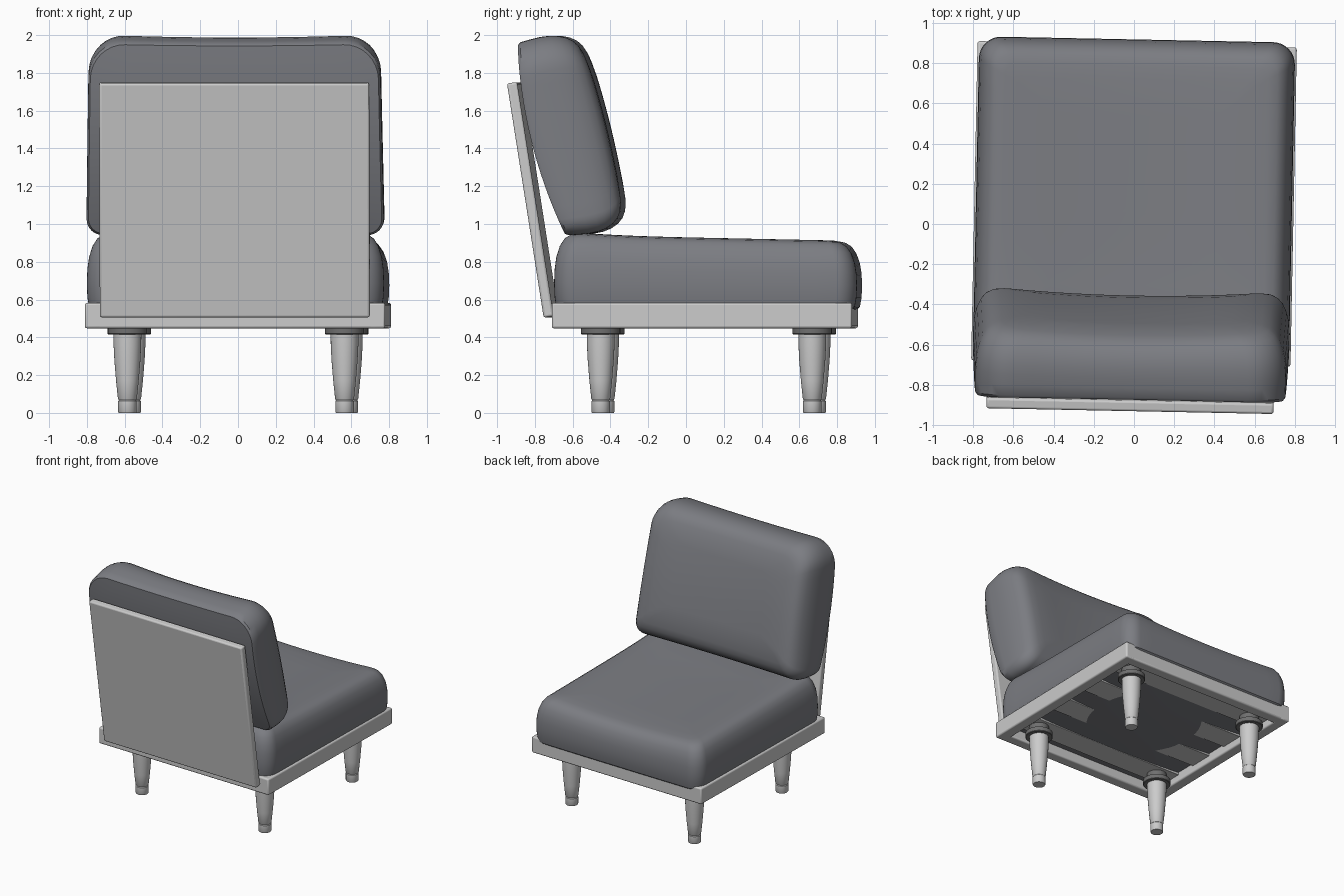
import bpy, bmesh, math
from mathutils import Matrix, Vector

if "Cube" in bpy.data.objects:
    bpy.data.objects.remove(bpy.data.objects["Cube"])

# The whole chair is turned very slightly about its frame centre
TURN = (Matrix.Translation((0, 0.1, 0)) @ Matrix.Rotation(-0.02, 4, 'Z')
        @ Matrix.Translation((0, -0.1, 0)))


def material(name, r, g, b):
    mat = bpy.data.materials.new(name)
    mat.diffuse_color = (r, g, b, 1)
    mat.use_nodes = True
    mat.node_tree.nodes["Principled BSDF"].inputs["Base Color"].default_value = mat.diffuse_color
    return mat


upholstery = material("upholstery", 0.2, 0.205, 0.225)
dark = material("dark_metal", 0.16, 0.16, 0.16)


def finish(name, bm, matrix=Matrix.Identity(4), bevel=0.0, mat=None):
    bmesh.ops.recalc_face_normals(bm, faces=bm.faces)
    me = bpy.data.meshes.new(name)
    bm.to_mesh(me)
    bm.free()
    ob = bpy.data.objects.new(name, me)
    bpy.context.collection.objects.link(ob)
    ob.matrix_world = TURN @ matrix
    if mat:
        me.materials.append(mat)
    if bevel:
        mod = ob.modifiers.new("Bevel", 'BEVEL')
        mod.width, mod.segments = bevel, 3
    return ob


def box(name, centre, size, bevel=0.012, rot=0.0):
    bm = bmesh.new()
    bmesh.ops.create_cube(bm, size=1)
    bmesh.ops.scale(bm, vec=size, verts=bm.verts)
    m = Matrix.Translation(centre) @ Matrix.Rotation(rot, 4, 'X')
    return finish(name, bm, m, bevel)


def outline(hw, hd, radii, side=12, arc=8):
    """Rounded rectangle; radii are for the +y and -y corners."""
    arcs = []
    for sx, sy, a0 in ((1, 1, 0), (-1, 1, 90), (-1, -1, 180), (1, -1, 270)):
        r = radii[0] if sy > 0 else radii[1]
        c = Vector((sx * (hw - r), sy * (hd - r)))
        angles = [math.radians(a0 + 90 * i / arc) for i in range(arc + 1)]
        arcs.append([c + r * Vector((math.cos(a), math.sin(a))) for a in angles])
    pts = []
    for i, a in enumerate(arcs):
        b = arcs[(i + 1) % 4][0]
        pts += a + [a[-1].lerp(b, k / side) for k in range(1, side)]
    return pts


def cushion(name, hw, hd, radii, profile, warp, matrix):
    """Loft rounded rectangles up an (inset, height) profile, then close both ends."""
    bm = bmesh.new()
    loops = []
    for inset, z in profile:
        rs = [max(r - inset * 0.4, 0.03) for r in radii]
        loops.append([(p.x, p.y, z) for p in outline(hw - inset, hd - inset, rs)])
    first, last = loops[0], loops[-1]
    for f in (0.85, 0.7, 0.55, 0.4, 0.25, 0.1):
        loops.append([(x * f, y * f, z + 0.005) for x, y, z in last])
        loops.insert(0, [(x * f, y * f, z) for x, y, z in first])
    rings = [[bm.verts.new(warp(Vector(p), p[0] / hw, p[1] / hd)) for p in lp]
             for lp in loops]
    n = len(rings[0])
    for a, b in zip(rings, rings[1:]):
        for i in range(n):
            j = (i + 1) % n
            bm.faces.new((a[i], a[j], b[j], b[i]))
    bm.faces.new(rings[0])
    bm.faces.new(rings[-1])
    return finish(name, bm, matrix, mat=upholstery)


def lathe(name, profile, centre, mat=None, steps=32):
    bm = bmesh.new()
    vs = [bm.verts.new((r, 0, z)) for r, z in profile]
    es = [bm.edges.new(e) for e in zip(vs, vs[1:])]
    bmesh.ops.spin(bm, geom=vs + es, cent=(0, 0, 0), axis=(0, 0, 1),
                   angle=math.tau, steps=steps)
    bmesh.ops.remove_doubles(bm, verts=bm.verts, dist=1e-4)
    return finish(name, bm, Matrix.Translation(centre), mat=mat)


# Base frame rails
for s, tag in ((-1, "left"), (1, "right")):
    box(f"{tag}_rail", (s * 0.75, 0.1, 0.515), (0.09, 1.59, 0.135))
for y, tag in ((-0.65, "back"), (0.85, "front")):
    box(f"{tag}_rail", (0, y, 0.515), (1.56, 0.09, 0.135))

# Seat slats
for i in range(4):
    box(f"seat_slat_{i + 1}", (0, -0.44 + i * 1.12 / 3, 0.52), (1.42, 0.2, 0.03), 0.004)

# Turned legs with dark mounting collars
leg = [(0, 0), (0.046, 0), (0.049, 0.005), (0.049, 0.062), (0.045, 0.067),
       (0.05, 0.075), (0.06, 0.17), (0.069, 0.28), (0.073, 0.36), (0.074, 0.42), (0, 0.42)]
collar = [(0, 0.415), (0.1, 0.415), (0.104, 0.419), (0.104, 0.452), (0.075, 0.456),
          (0.075, 0.51), (0, 0.51)]
for sx, xn in ((-1, "left"), (1, "right")):
    for y, yn in ((-0.44, "back"), (0.68, "front")):
        lathe(f"{yn}_{xn}_leg", leg, (sx * 0.575, y, 0))
        lathe(f"{yn}_{xn}_leg_collar", collar, (sx * 0.575, y, 0), dark)

# Leaning back board
box("back_board", (0, -0.81, 1.128), (1.43, 0.054, 1.255), 0.012, math.radians(8.9))


# Seat cushion: dished across, falling towards the front, sagging between the slats
def seat_warp(p, u, v):
    w = max(0.0, (p.z - 0.6) / 0.34)
    p.z -= w * (0.035 * (1 - u * u) + 0.017 * v)
    p.z += w * 0.02 * max(0.0, -v) ** 3
    if w == 0:
        p.z -= 0.035 * (1 - u * u) * (1 - v * v)
    return p


cushion("seat_cushion", 0.787, 0.802, (0.11, 0.11),
        [(0.05, 0.53), (0.012, 0.56), (0.003, 0.61), (0, 0.68), (0.003, 0.75), (0.012, 0.81),
         (0.03, 0.865), (0.055, 0.905), (0.085, 0.926), (0.13, 0.937), (0.2, 0.94)],
        seat_warp, Matrix.Translation((0, 0.117, 0)))


# Back cushion: bowed against the board, puffed in front, drooping at its lower edge
def back_warp(p, u, v):
    w = max(0.0, p.z / 0.3)
    p.x *= 1 - 0.012 * (v + 1)
    p.z = p.z * 1.12 + w * (0.03 * (1 - v * v) - 0.04 * (1 - u * u))
    p.z -= 0.055 * max(0.0, 1 - w) * (1 - v * v)
    p.y -= 0.05 * w * max(0.0, -v) ** 2
    p.y -= 0.012 * (1 - u * u) * max(0.0, v) ** 2
    return p


tilt = math.radians(14)
axes = Matrix(((1, 0, 0), (0, -math.sin(tilt), math.cos(tilt)),
               (0, math.cos(tilt), math.sin(tilt)))).to_4x4()
cushion("back_cushion", 0.79, 0.53, (0.19, 0.09),
        [(0.012, 0), (0.002, 0.012), (0, 0.06), (0, 0.11), (0.006, 0.16), (0.018, 0.2),
         (0.036, 0.235), (0.06, 0.262), (0.09, 0.28), (0.13, 0.291), (0.19, 0.297)],
        back_warp, Matrix.Translation((0, -0.75, 1.452)) @ axes)

# Smooth shading with crisp edges
bpy.ops.object.select_all(action='SELECT')
bpy.context.view_layer.objects.active = bpy.data.objects["seat_cushion"]
bpy.ops.object.shade_smooth_by_angle(angle=math.radians(35))
